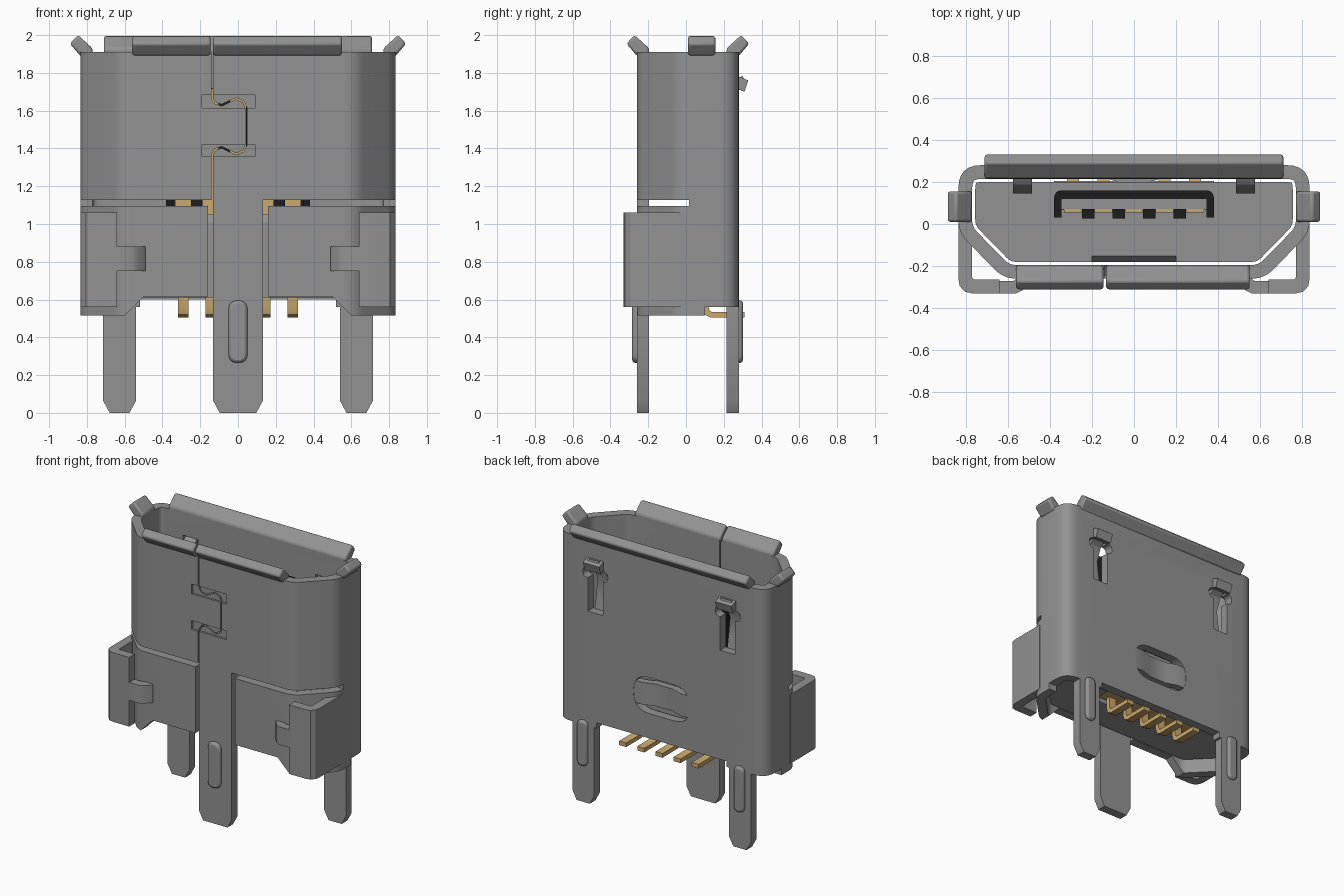
import bpy, bmesh, math
from mathutils import Vector

cube = bpy.data.objects.get("Cube")
if cube:
    bpy.data.objects.remove(cube, do_unlink=True)


def material(name, rgb, metallic=0.0):
    m = bpy.data.materials.new(name)
    m.use_nodes = True
    m.diffuse_color = (*rgb, 1)
    m.node_tree.nodes["Principled BSDF"].inputs["Base Color"].default_value = (*rgb, 1)
    return m


GREY = material("steel grey", (0.29, 0.29, 0.29))
GOLD = material("contact gold", (0.60, 0.40, 0.15))
BLACK = material("black plastic", (0.012, 0.012, 0.012))


# ---- 2D helpers ----
def offset(pts, d, closed):
    """Move a path sideways (to its left) by d with mitred corners."""
    out, n = [], len(pts)
    for i in range(n):
        p = Vector(pts[i])
        dirs = []
        if closed or i > 0:
            dirs.append((p - Vector(pts[i - 1])).normalized())
        if closed or i < n - 1:
            dirs.append((Vector(pts[(i + 1) % n]) - p).normalized())
        ns = [Vector((-v.y, v.x)) for v in dirs]
        a, b = ns[0], ns[-1]
        out.append(tuple(p + (a + b) / (1 + a.dot(b)) * d))
    return out


def ribbon(pts, d):
    return list(pts) + offset(pts, d, False)[::-1]


def rounded(corners, seg=6):
    """Corners are (x, y, radius); each becomes a smooth arc."""
    out, n = [], len(corners)
    for i, (x, y, r) in enumerate(corners):
        p = Vector((x, y))
        if r == 0:
            out.append((x, y))
            continue
        a = p + (Vector(corners[i - 1][:2]) - p).normalized() * r
        b = p + (Vector(corners[(i + 1) % n][:2]) - p).normalized() * r
        for k in range(seg + 1):
            t = k / seg
            out.append(tuple(a * (1 - t) ** 2 + p * 2 * t * (1 - t) + b * t * t))
    return out


def rect(x0, x1, y0, y1):
    return [(x0, y0), (x1, y0), (x1, y1), (x0, y1)]


def stadium(cx, cz, w, h):
    r = min(w, h) / 2 * 0.98
    return rounded([(cx - w / 2, cz - h / 2, r), (cx + w / 2, cz - h / 2, r),
                    (cx + w / 2, cz + h / 2, r), (cx - w / 2, cz + h / 2, r)])


def flip(pts, s):
    return [(s * p[0], p[1]) for p in pts]


# ---- 3D helpers ----
def prism(name, pts, axis, a, b, mat=GREY, bevel=0):
    """Extrude a 2D outline along an axis from a to b."""
    place = {"x": lambda p, t: (t, p[0], p[1]),
             "y": lambda p, t: (p[0], t, p[1]),
             "z": lambda p, t: (p[0], p[1], t)}[axis]
    bm = bmesh.new()
    lo = [bm.verts.new(place(p, a)) for p in pts]
    hi = [bm.verts.new(place(p, b)) for p in pts]
    bm.faces.new(lo)
    bm.faces.new(hi)
    for i in range(len(pts)):
        j = (i + 1) % len(pts)
        bm.faces.new((lo[i], lo[j], hi[j], hi[i]))
    bmesh.ops.recalc_face_normals(bm, faces=bm.faces)
    me = bpy.data.meshes.new(name)
    bm.to_mesh(me)
    bm.free()
    me.materials.append(mat)
    ob = bpy.data.objects.new(name, me)
    bpy.context.collection.objects.link(ob)
    if bevel:
        mod = ob.modifiers.new("Bevel", "BEVEL")
        mod.width, mod.segments, mod.limit_method = bevel, 2, "ANGLE"
    return ob


def cut(ob, pts, axis, a, b):
    tool = prism("cutter", pts, axis, a, b)
    tool.hide_render = True
    mod = ob.modifiers.new("Cut", "BOOLEAN")
    mod.operation, mod.solver, mod.object = "DIFFERENCE", "EXACT", tool
    bpy.context.view_layer.objects.active = ob
    bpy.ops.object.modifier_apply(modifier=mod.name)
    bpy.data.objects.remove(tool, do_unlink=True)


# ---- Shell: D-shaped tube ----
T = 0.065
OUTLINE = rounded([(-0.62, -0.26, 0.06), (0.62, -0.26, 0.06), (0.835, -0.04, 0.06),
                   (0.835, 0.28, 0.11), (-0.835, 0.28, 0.11), (-0.835, -0.04, 0.06)])
shell = prism("shell", OUTLINE, "z", 0.515, 1.91)
cut(shell, offset(OUTLINE, T, True), "z", 0.4, 2.1)

# Lower edges
cut(shell, [(-0.6, 0.4), (0.6, 0.4), (0.6, 0.515), (0.5, 0.615), (-0.5, 0.615), (-0.6, 0.515)],
    "y", -0.4, 0.0)
cut(shell, rect(0.1, 0.4, 0.4, 0.56), "x", -1, 1)
cut(shell, rect(-0.52, 0.52, 0.4, 0.6), "y", 0.1, 0.4)

# Slits around the front flaps, latch windows
for s in (-1, 1):
    cut(shell, rect(*sorted((s * 0.132, s * 0.158)), 0.5, 1.12), "y", -0.4, -0.1)
    cut(shell, rect(*sorted((s * 0.132, s * 1.0)), 1.095, 1.127), "y", -0.4, 0.015)
    cut(shell, rect(s * 0.53 - 0.06, s * 0.53 + 0.06, 1.39, 1.75), "y", 0.1, 0.4)
    cut(shell, stadium(s * 0.53, 1.67, 0.2, 0.075), "y", 0.1, 0.4)
cut(shell, stadium(0, 0.91, 0.45, 0.26), "y", 0.1, 0.4)

# Interlocking front seam and its two shallow pockets
for z0, z1 in ((1.615, 1.685), (1.357, 1.42)):
    cut(shell, rect(-0.19, 0.09, z0, z1), "y", -0.4, -0.245)
SEAM = [(-0.14, 2.0), (-0.14, 1.66), (-0.12, 1.635), (-0.085, 1.625), (-0.045, 1.645), (-0.01, 1.66),
        (0.025, 1.645), (0.04, 1.61), (0.04, 1.42), (0.025, 1.39), (-0.01, 1.375), (-0.045, 1.39),
        (-0.085, 1.41), (-0.12, 1.40), (-0.14, 1.37), (-0.14, 1.11)]
cut(shell, ribbon(SEAM, 0.008), "y", -0.4, -0.1)

# ---- Flared lips around the mouth ----
LIP = [(-0.065, 1.89), (0, 1.89), (0.055, 1.955), (0.012, 2.0), (-0.065, 1.93)]


def lip(name, axis, base, sign, a, b):
    prism(name, [(sign * (base + o), z) for o, z in LIP], axis, a, b, bevel=0.012)


lip("back_lip", "x", 0.28, 1, -0.71, 0.71)
lip("front_lip_right", "x", 0.26, -1, -0.56, -0.145)
lip("front_lip_left", "x", 0.26, -1, -0.132, 0.55)
lip("side_lip_left", "y", 0.835, 1, 0.01, 0.155)
lip("side_lip_right", "y", 0.835, -1, 0.01, 0.155)

# ---- Mounting legs with pressed ribs ----
def leg(name, cx, w, top, y0, y1, rib_y, rib_w, rib_z):
    h, c = w / 2, 0.035
    prism(name, [(cx - h + c, 0), (cx + h - c, 0), (cx + h, 0.065), (cx + h, top),
                 (cx - h, top), (cx - h, 0.065)], "y", y0, y1)
    prism(name + "_rib", stadium(cx, rib_z, rib_w, 0.33), "y", *rib_y, bevel=0.015)


leg("front_leg", 0, 0.264, 0.615, -0.26, -0.195, (-0.285, -0.24), 0.1, 0.43)
for s, side in ((1, "left"), (-1, "right")):
    leg("back_leg_" + side, s * 0.627, 0.175, 0.56, 0.215, 0.28, (0.26, 0.302), 0.08, 0.43)

    # Side wing wrapping round to the front, with a hooked tab
    wing = [(0.835, 0.0), (0.835, -0.26), (0.829, -0.295), (0.805, -0.322), (0.77, -0.33), (0.64, -0.33)]
    prism("wing_" + side, flip(ribbon(wing, -T), s), "z", 0.56, 1.06)
    tab = [(0.65, -0.33), (0.56, -0.33), (0.53, -0.315), (0.49, -0.27)]
    prism("wing_tab_" + side, flip(ribbon(tab, -0.06), s), "z", 0.75, 0.88)

    # Spring latch in the back window
    spring = [(0.225, 1.37), (0.205, 1.48), (0.19, 1.6), (0.225, 1.69), (0.27, 1.725), (0.315, 1.74)]
    prism("latch_" + side, ribbon(spring, 0.045), "x", s * 0.53 - 0.045, s * 0.53 + 0.045)
    prism("latch_head_" + side, [(0.24, 1.725), (0.31, 1.70), (0.33, 1.76), (0.27, 1.785)],
          "x", s * 0.53 - 0.065, s * 0.53 + 0.065)

# Pressed retaining strip in the back
strip = [(-0.24, 0.278), (-0.15, 0.278), (-0.07, 0.25), (0.07, 0.25), (0.15, 0.278), (0.24, 0.278)]
prism("retaining_strip", ribbon(strip, -0.05), "z", 0.83, 0.99)

# ---- Insulating body inside the shell ----
body = prism("body", offset(OUTLINE, T + 0.015, True), "z", 0.61, 1.05)
cut(body, [(-0.145, 1.06), (-0.25, 0.9), (-0.25, 1.06)], "x", -0.2, 0.2)
cut(body, rect(-0.4, 0.4, 0.06, 0.3), "z", 0.5, 0.66)

# ---- Tongue with ribs between the contacts ----
prism("tongue", rounded([(-0.38, 0.07, 0), (0.38, 0.07, 0), (0.38, 0.16, 0.04), (-0.38, 0.16, 0.04)]),
      "z", 1.0, 1.715, BLACK)
prism("tongue_tip", rect(-0.345, 0.345, 0.072, 0.12), "z", 1.70, 1.72)
for i in range(4):
    x = -0.2175 + i * 0.145
    prism("tongue_rib", rect(x - 0.03, x + 0.03, 0.025, 0.075), "z", 1.0, 1.70, BLACK)
for s in (-1, 1):
    prism("tongue_rail", rect(s * 0.3625 - 0.0175, s * 0.3625 + 0.0175, 0.03, 0.075),
          "z", 1.0, 1.715, BLACK)

# ---- Contacts and solder tails ----
prism("contact_base", rect(-0.38, 0.38, 0.07, 0.205), "z", 0.635, 0.665, GOLD)
TAIL = [(0.09, 0.65), (0.09, 0.555), (0.1, 0.52), (0.13, 0.505), (0.31, 0.505)]
for i in range(5):
    x = -0.29 + i * 0.145
    prism("contact", rect(x - 0.0425, x + 0.0425, 0.055, 0.074), "z", 1.0, 1.717, GOLD)
    prism("solder_tail", ribbon(TAIL, 0.03), "x", x - 0.028, x + 0.028, GOLD)

# ---- Smooth shading with sharp edges kept ----
bpy.ops.object.select_all(action="DESELECT")
for ob in bpy.context.scene.objects:
    if ob.type == "MESH":
        ob.select_set(True)
        bpy.context.view_layer.objects.active = ob
bpy.ops.object.shade_smooth_by_angle(angle=math.radians(30))
